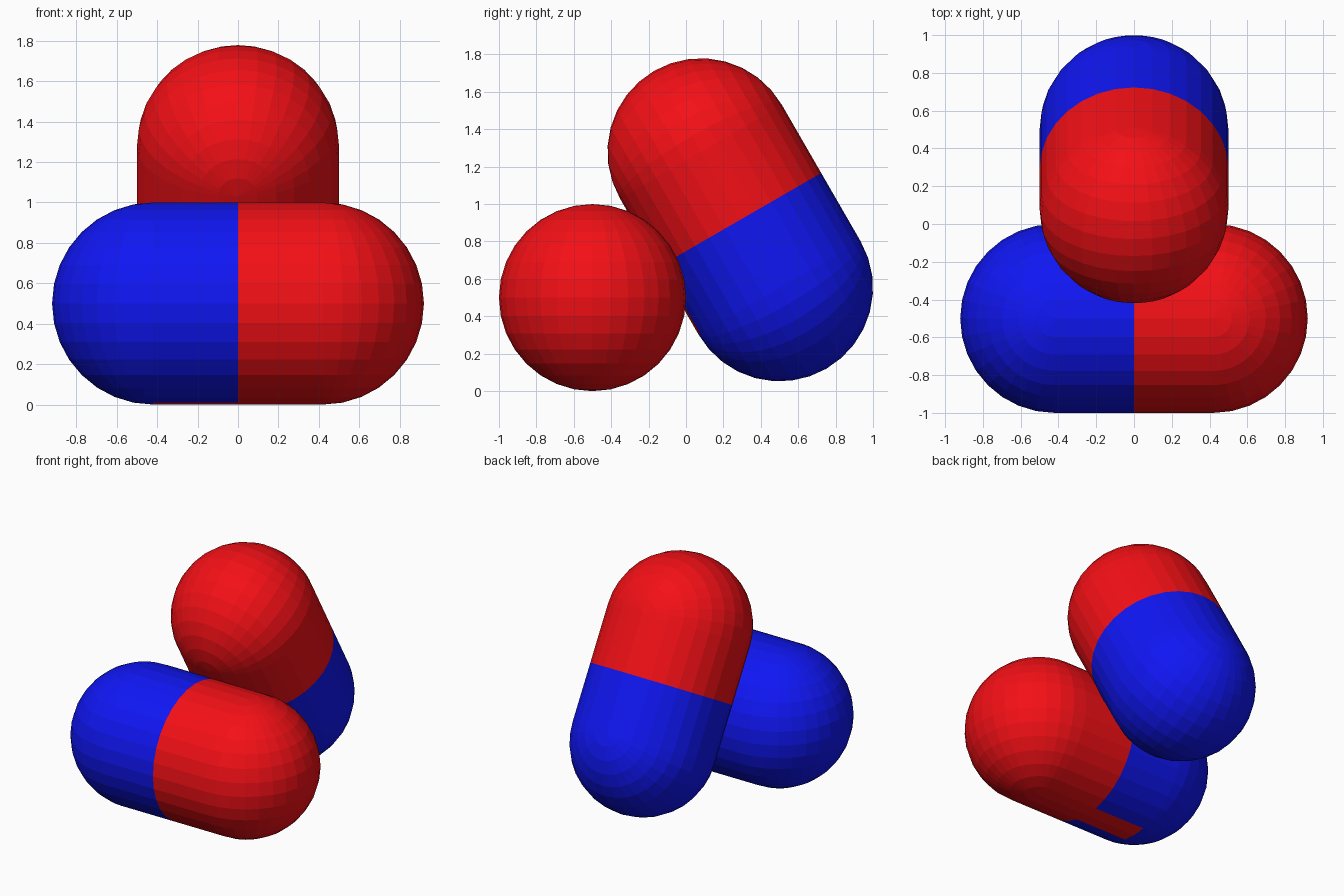
import bpy, bmesh
from mathutils import Matrix, Vector

if "Cube" in bpy.data.objects:
    bpy.data.objects.remove(bpy.data.objects["Cube"])

R, H = 0.5, 0.42   # cap radius, half length of the straight section


def material(name, color):
    m = bpy.data.materials.new(name)
    m.diffuse_color = color
    m.use_nodes = True
    m.node_tree.nodes["Principled BSDF"].inputs["Base Color"].default_value = m.diffuse_color
    return m


RED = material("red", (0.9, 0.005, 0.008, 1))
BLUE = material("blue", (0.005, 0.008, 0.9, 1))


def capsule(name, matrix):
    bm = bmesh.new()
    bmesh.ops.create_uvsphere(bm, u_segments=32, v_segments=16, radius=R)
    # keep the +x half sphere, move it out, extend its rim to the middle
    geom = [v for v in bm.verts if v.co.x < -1e-4]
    bmesh.ops.delete(bm, geom=geom, context='VERTS')
    for v in bm.verts:
        v.co.x += H
    rim = [e for e in bm.edges if e.is_boundary]
    ext = bmesh.ops.extrude_edge_only(bm, edges=rim)["geom"]
    for v in ext:
        if isinstance(v, bmesh.types.BMVert):
            v.co.x = 0
    # mirrored second half
    bmesh.ops.mirror(bm, geom=bm.verts[:] + bm.edges[:] + bm.faces[:],
                     axis='X', merge_dist=1e-4)
    bmesh.ops.recalc_face_normals(bm, faces=bm.faces)
    # red on +x, blue on -x, with a red strip along the underside
    for f in bm.faces:
        c = f.calc_center_median()
        strip = c.z < -0.98 * R and -H < c.x and abs(c.x + H / 2) < 0.01
        f.material_index = 0 if c.x > 0 or strip else 1
        f.smooth = False
    me = bpy.data.meshes.new(name)
    bm.to_mesh(me)
    bm.free()
    me.materials.append(RED)
    me.materials.append(BLUE)
    ob = bpy.data.objects.new(name, me)
    ob.matrix_world = matrix
    bpy.context.collection.objects.link(ob)
    return ob


# pill lying across the front
capsule("lying_pill", Matrix.Translation((0, -0.5, 0.5)))

# pill leaning on it: long axis tilted 30 degrees, red end up
axes = Matrix((Vector((0, -0.5, 0.866025)),
               Vector((1, 0, 0)),
               Vector((0, 0.866025, 0.5)))).transposed().to_4x4()
capsule("leaning_pill", Matrix.Translation((0, 0.29, 0.916)) @ axes)
